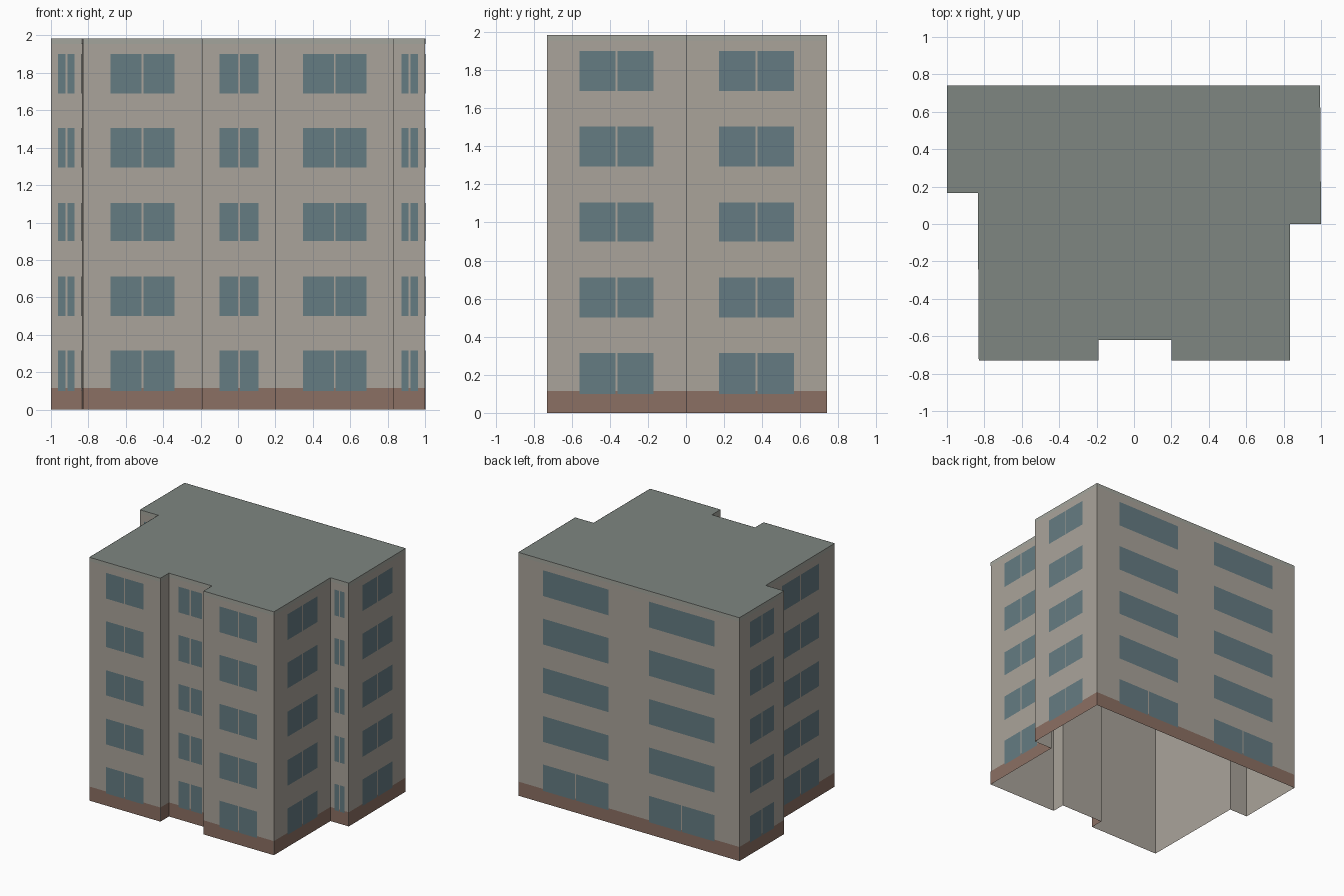
import bpy
from mathutils import Vector

if "Cube" in bpy.data.objects:
    bpy.data.objects.remove(bpy.data.objects["Cube"])

HEIGHT = 1.985
BASE_H = 0.115
BAND_H = 0.03
GAP = 0.01

# Footprint corners, counter-clockwise seen from above
PLAN = [(-1.0, 0.165), (-0.835, 0.165), (-0.83, -0.73), (-0.19, -0.73),
        (-0.19, -0.62), (0.20, -0.62), (0.20, -0.73), (0.835, -0.73),
        (0.835, 0.0), (1.0, 0.0), (0.995, 0.74), (-1.0, 0.74)]
EDGES = [(Vector((*a, 0)), Vector((*b, 0))) for a, b in zip(PLAN, PLAN[1:] + PLAN[:1])]
FLOORS = [(0.10, 0.315), (0.50, 0.71), (0.90, 1.105), (1.295, 1.505), (1.69, 1.90)]


def material(name, rgb):
    mat = bpy.data.materials.new(name)
    mat.diffuse_color = (*rgb, 1)
    mat.use_nodes = True
    mat.node_tree.nodes["Principled BSDF"].inputs["Base Color"].default_value = mat.diffuse_color
    return mat


def make_object(name, polygons, mat):
    """Flat-faced object from a list of polygons (lists of points)."""
    verts, faces = [], []
    for poly in polygons:
        faces.append(list(range(len(verts), len(verts) + len(poly))))
        verts.extend(poly)
    mesh = bpy.data.meshes.new(name)
    mesh.from_pydata(verts, [], faces)
    mesh.materials.append(mat)
    obj = bpy.data.objects.new(name, mesh)
    bpy.context.collection.objects.link(obj)
    return obj


def panel(edge, s0, s1, z0, z1, out=0.0):
    """Upright quad on a wall, from distance s0 to s1 along it, pushed outwards."""
    a, b = edge
    d = (b - a).normalized()
    shift = Vector((d.y, -d.x, 0)) * out
    p, q = a + d * s0 + shift, a + d * s1 + shift
    return [p + Vector((0, 0, z0)), q + Vector((0, 0, z0)),
            q + Vector((0, 0, z1)), p + Vector((0, 0, z1))]


def strips(z0, z1, out=0.0):
    """One full-length panel per wall."""
    return [panel(e, 0, (e[1] - e[0]).length, z0, z1, out) for e in EDGES]


wall_mat = material("wall_plaster", (0.40, 0.37, 0.325))
roof_mat = material("roof_grey", (0.21, 0.24, 0.22))
band_mat = material("band_grey", (0.37, 0.375, 0.335))
base_mat = material("base_brown", (0.26, 0.16, 0.125))
glass_mat = material("window_glass", (0.13, 0.20, 0.225))

# Hollow shell, open underneath, with flat roof
make_object("walls", strips(0, HEIGHT), wall_mat)
make_object("roof", [[(x, y, HEIGHT) for x, y in PLAN]], roof_mat)

# Thin facings: brown plinth and pale eaves band
make_object("plinth", strips(0, BASE_H, 0.0015), base_mat)
make_object("eaves_band", strips(HEIGHT - BAND_H, HEIGHT, 0.0015), band_mat)

# Windows: one column per wall, two on the long back wall
panes = []
for edge in EDGES:
    length = (edge[1] - edge[0]).length
    if length < 0.15:                       # narrow recess returns stay blank
        continue
    back = length > 1.5
    columns = (0.26, 0.74) if back else (0.5,)
    half = 0.296 if back else 0.267 * length
    for column in columns:
        mid = column * length
        for level, (z0, z1) in enumerate(FLOORS):
            if back and level > 0:          # upper back windows are undivided
                spans = [(mid - half, mid + half)]
            else:
                spans = [(mid - half, mid - GAP / 2), (mid + GAP / 2, mid + half)]
            panes += [panel(edge, s0, s1, z0, z1, 0.003) for s0, s1 in spans]
make_object("windows", panes, glass_mat)
